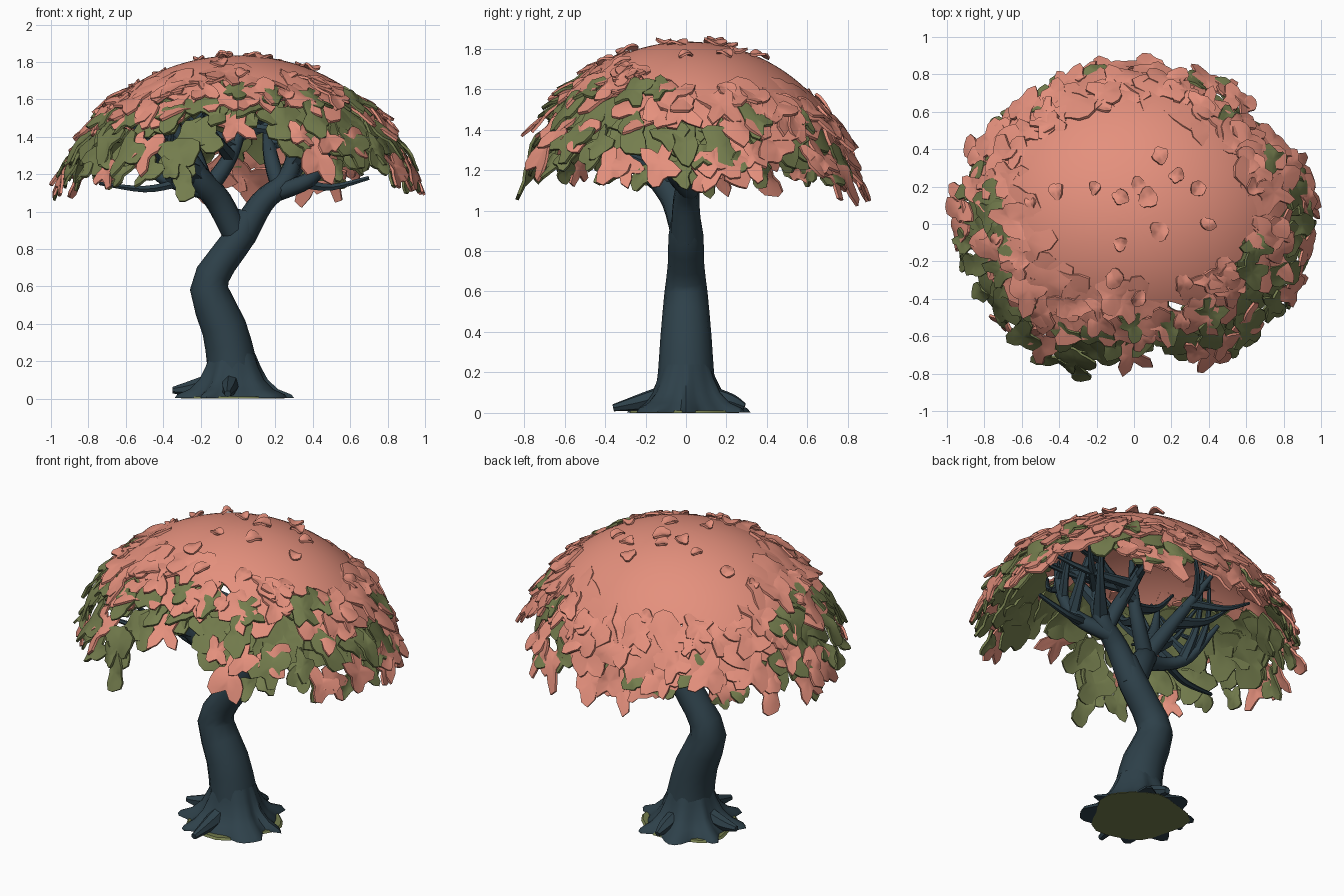
import bpy, bmesh, math, random
from math import sin, cos, pi
from mathutils import Matrix, Vector

random.seed(5)
cube = bpy.data.objects.get("Cube")
if cube:
    bpy.data.objects.remove(cube, do_unlink=True)


def material(name, rgb):
    m = bpy.data.materials.new(name)
    m.use_nodes = True
    m.diffuse_color = (*rgb, 1)
    node = m.node_tree.nodes["Principled BSDF"]
    node.inputs["Base Color"].default_value = (*rgb, 1)
    node.inputs["Roughness"].default_value = 0.9
    return m


PINK = material("coral leaves", (0.78, 0.28, 0.205))
GREEN = material("olive leaves", (0.175, 0.205, 0.075))
BARK = material("dark slate bark", (0.027, 0.052, 0.068))


def finish(name, bm, mat, thick=0, angle=45):
    bmesh.ops.recalc_face_normals(bm, faces=bm.faces)
    me = bpy.data.meshes.new(name)
    bm.to_mesh(me)
    bm.free()
    me.materials.append(mat)
    ob = bpy.data.objects.new(name, me)
    bpy.context.collection.objects.link(ob)
    bpy.ops.object.select_all(action='DESELECT')
    ob.select_set(True)
    bpy.context.view_layer.objects.active = ob
    if thick:
        mod = ob.modifiers.new("thickness", 'SOLIDIFY')
        mod.thickness = thick
        mod.offset = 0
        bpy.ops.object.modifier_apply(modifier=mod.name)
    bpy.ops.object.shade_smooth_by_angle(angle=math.radians(angle))


def bridge(bm, r, s):
    for k in range(len(r)):
        n = (k + 1) % len(r)
        bm.faces.new((r[k], r[n], s[n], s[k]))


# ---- Tapered tubes for the wood; points are (x, y, z, radius) ----
def smooth_path(pts, steps=4):
    p = [Vector(q) for q in pts]
    p = [p[0]] + p + [p[-1]]
    out = []
    for i in range(1, len(p) - 2):
        a, b, c, d = p[i - 1:i + 3]
        for k in range(steps):
            t = k / steps
            out.append(0.5 * (2 * b + (c - a) * t + (2 * a - 5 * b + 4 * c - d) * t * t
                              + (3 * b - a - 3 * c + d) * t ** 3))
    return out + [p[-1]]


def tube(bm, pts, sides=8, wide=1.0, steps=4):
    path = smooth_path(pts, steps)
    rings = []
    for i, q in enumerate(path):
        d = (path[min(i + 1, len(path) - 1)] - path[max(i - 1, 0)]).to_3d().normalized()
        ref = Vector((0, 1, 0)) if abs(d.y) < 0.85 else Vector((1, 0, 0))
        u = (ref - d * ref.dot(d)).normalized()
        v = d.cross(u)
        rings.append([bm.verts.new(q.to_3d() + q.w * (u * cos(a) * wide + v * sin(a)))
                      for a in (2 * pi * k / sides for k in range(sides))])
    for r, s in zip(rings, rings[1:]):
        bridge(bm, r, s)
    bm.faces.new(rings[0][::-1])
    bm.faces.new(rings[-1])


# ---- Canopy surface: the upper part of an ellipsoid, t = 1 at the rim ----
RX, RY, H = 0.96, 0.85, 0.87
CENTRE = Vector((0, 0.01, 0.955))
RIM = math.radians(76)


def dome(a, t, off=0.0):
    f = t * RIM
    d = Vector((cos(a) * sin(f), sin(a) * sin(f), cos(f)))
    n = Vector((d.x / RX, d.y / RY, d.z / H)).normalized()
    return CENTRE + Vector((d.x * RX, d.y * RY, d.z * H)) + n * off, n


def cap_edge(a):
    return (0.56 + 0.15 * sin(a) + 0.03 * sin(5 * a + 1) + 0.025 * sin(11 * a)
            + 0.015 * sin(19 * a + 2))


def in_opening(a, t):
    d = (math.degrees(a) + 82 + 180) % 360 - 180
    return (abs(d) < 9 and t > 0.7) or (abs(d) < 19 and t > 0.8)


def leaf(bm, a, t, size, off, stretch, tilt, lobe):
    p, n = dome(a, t, off)
    across = Vector((-sin(a), cos(a), 0))
    down = n.cross(across)
    down = down if down.z < 0 else -down
    spin, phase, bend = random.uniform(-0.8, 0.8), random.uniform(0, 6), random.uniform(0, 6)
    lobes = random.choice((2, 3, 3, 4))
    count = 18
    mid = bm.verts.new(p)
    inner, outer = [], []
    for k in range(count):
        th = 2 * pi * k / count
        r = size * (1 + lobe * sin(lobes * th + phase) + 0.4 * lobe * sin(5 * th + bend)
                    + random.uniform(-0.05, 0.05))
        curl = 0.012 * sin(2 * th + bend)
        for ring, s in ((inner, 0.55), (outer, 1)):
            x, y = r * s * cos(th), r * s * sin(th) * stretch
            x, y = x * cos(spin) - y * sin(spin), x * sin(spin) + y * cos(spin)
            lift = y * tilt - 0.55 * (x * x + y * y) + curl * s
            ring.append(bm.verts.new(p + across * x + down * y + n * lift))
    for k in range(count):
        bm.faces.new((mid, inner[k], inner[(k + 1) % count]))
    bridge(bm, inner, outer)


def scatter(bm, count, size, off, low, high, stretch=1.3, tilt=0.2, start=0.0, lobe=0.3,
            front=1.0, back=1.0):
    """Spread leaves round the dome; front and back are the shares kept on each half."""
    for i in range(count):
        a = start + i * 2.39996
        t = random.uniform(low(a), high(a))
        s = size * random.uniform(0.75, 1.25)
        o = off + random.uniform(-0.01, 0.01)
        keep = random.random() < (front if sin(a) < 0.1 else back)
        if keep and not in_opening(a, t):
            leaf(bm, a, t, s, o, stretch, random.uniform(0, tilt), lobe)


# Smooth cap over the crown with a ragged hem
bm = bmesh.new()
N, M = 120, 16
pole = bm.verts.new(dome(0, 0)[0])
rows = []
for j in range(1, M + 1):
    rows.append([bm.verts.new(dome(2 * pi * k / N, cap_edge(2 * pi * k / N) * j / M)[0])
                 for k in range(N)])
for k in range(N):
    bm.faces.new((pole, rows[0][k], rows[0][(k + 1) % N]))
for r, s in zip(rows, rows[1:]):
    bridge(bm, r, s)
finish("canopy_cap", bm, PINK, 0.02)

# Broad drapes over the hem, mostly behind
bm = bmesh.new()
scatter(bm, 34, 0.14, 0.01, lambda a: cap_edge(a) - 0.04, lambda a: 0.68 + 0.17 * sin(a),
        1.1, 0.04, lobe=0.22, front=0.55)
finish("canopy_drapes", bm, PINK, 0.016)

# Hanging leaf clumps
bm = bmesh.new()
scatter(bm, 125, 0.078, 0.02, lambda a: cap_edge(a) - 0.02, lambda a: 1.0, 1.3, 0.35, 0.4,
        0.34, front=0.85)
finish("hanging_leaves", bm, PINK, 0.014)

# Small loose leaves on the crown
bm = bmesh.new()
scatter(bm, 22, 0.04, 0.025, lambda a: 0.08, lambda a: 0.7, 1.15, 0.25, 1.1, 0.1)
finish("loose_leaves", bm, PINK, 0.012)

# Olive foliage: a broad layer behind, tufts between the coral leaves, and rim tufts
bm = bmesh.new()
scatter(bm, 90, 0.105, -0.02, lambda a: cap_edge(a) + 0.02, lambda a: 0.9, 1.2, 0.06, 0.9,
        0.25, back=0.4)
finish("under_leaves", bm, GREEN, 0.014)
bm = bmesh.new()
scatter(bm, 52, 0.075, 0.022, lambda a: cap_edge(a) + 0.06, lambda a: 0.88, 1.3, 0.25, 0.2,
        0.3, back=0.2)
finish("olive_tufts", bm, GREEN, 0.014)
bm = bmesh.new()
scatter(bm, 36, 0.055, 0.015, lambda a: 0.9, lambda a: 1.02, 1.35, 0.35, 2.0, 0.25, back=0.6)
finish("rim_tufts", bm, GREEN, 0.014)

# Trunk
bm = bmesh.new()
tube(bm, [(-.03, 0, .01, .15), (-.03, 0, .1, .145), (-.035, 0, .2, .132), (-.075, 0, .38, .12),
          (-.155, 0, .59, .102), (-.09, 0, .73, .086), (.02, 0, .88, .082), (.06, 0, 1, .06)],
     12, 1.05, 2)
finish("trunk", bm, BARK)

# Flared foot with ridges running out into pointed roots
bm = bmesh.new()
SEG = 56
foot = []
for z, r, spike in ((.003, .245, .085), (.022, .235, .08), (.05, .2, .045), (.1, .165, .025),
                    (.17, .14, .012), (.24, .122, 0)):
    ring = []
    for k in range(SEG):
        a = 2 * pi * k / SEG
        ridge = max(0, cos(3.5 * a + 0.4 * sin(2 * a))) ** 3 + max(0, cos(4 * a + 2)) ** 4
        reach = r + spike * min(ridge, 1)
        ring.append(bm.verts.new((-.03 + reach * cos(a), reach * sin(a), z)))
    foot.append(ring)
for r, s in zip(foot, foot[1:]):
    bridge(bm, r, s)
bm.faces.new(foot[0][::-1])
for deg, reach, lift in ((85, .29, .03), (180, .32, .045), (266, .36, .025)):
    c, s = cos(math.radians(deg)), sin(math.radians(deg))
    tube(bm, [(-.03 + c * .1, s * .1, .09, .05), (-.03 + c * .22, s * .22, .055, .042),
              (-.03 + c * reach, s * reach, lift, .018)], 7)
finish("roots", bm, BARK)

# Mossy ground plate under the foot
bm = bmesh.new()
bmesh.ops.create_cone(bm, cap_ends=True, segments=24, radius1=.27, radius2=.26, depth=.012,
                      matrix=Matrix.Translation((0, 0, .006)))
for v in bm.verts:
    a = math.atan2(v.co.y, v.co.x)
    grow = 1 + 0.06 * sin(3 * a) + 0.05 * sin(5 * a + 1)
    v.co.x = v.co.x * grow - .03
    v.co.y *= grow
finish("moss_plate", bm, GREEN)

# Main limbs
LIMBS = [
    [(0, 0, .85, .07), (-.1, -.05, 1.05, .072), (-.2, -.13, 1.17, .065),
     (-.26, -.17, 1.28, .05), (-.32, -.2, 1.42, .03), (-.36, -.22, 1.58, .012)],
    [(.02, 0, .87, .08), (.13, 0, 1.05, .066), (.25, .02, 1.16, .055),
     (.3, .03, 1.3, .042), (.3, .05, 1.48, .028), (.28, .08, 1.66, .01)],
    [(-.16, -.09, 1.12, .05), (-.06, -.03, 1.26, .043), (0, 0, 1.4, .035), (.06, .05, 1.62, .015)],
    [(-.17, -.1, 1.11, .05), (-.32, -.1, 1.15, .04), (-.45, -.05, 1.22, .033), (-.58, .05, 1.43, .012)],
    [(.2, .02, 1.1, .05), (.38, -.05, 1.17, .042), (.46, -.08, 1.29, .032), (.5, -.1, 1.5, .012)],
    [(.22, .02, 1.13, .045), (.18, .08, 1.27, .042), (.16, .22, 1.4, .03), (.16, .38, 1.55, .012)],
    [(-.18, -.1, 1.15, .05), (-.22, .04, 1.28, .042), (-.26, .18, 1.4, .03), (-.3, .33, 1.53, .012)],
]
bm = bmesh.new()
for limb in LIMBS:
    tube(bm, limb, 9)
finish("limbs", bm, BARK)

# Twigs reaching from the limbs to the canopy
bm = bmesh.new()
tube(bm, [(-.33, -.1, 1.15, .025), (-.5, -.15, 1.12, .02), (-.74, -.2, 1.15, .01)], 6)
tube(bm, [(.36, -.03, 1.15, .03), (.5, 0, 1.13, .02), (.7, 0, 1.18, .012)], 6)
for limb in LIMBS:
    path = smooth_path(limb)
    for k in range(5):
        s = path[int(len(path) * (0.45 + 0.09 * k))]
        a = math.atan2(s.y, s.x) + (-1) ** k * random.uniform(0.1, 0.8)
        end = dome(a, random.uniform(0.35, 0.72), -0.06)[0]
        mid = s.to_3d().lerp(end, 0.5) + Vector((cos(a) * .03, sin(a) * .03, -.03))
        w = min(s.w * 0.75, 0.03)
        tube(bm, [s, (*mid, w * .75), (*end, .008)], 6)
finish("twigs", bm, BARK)
